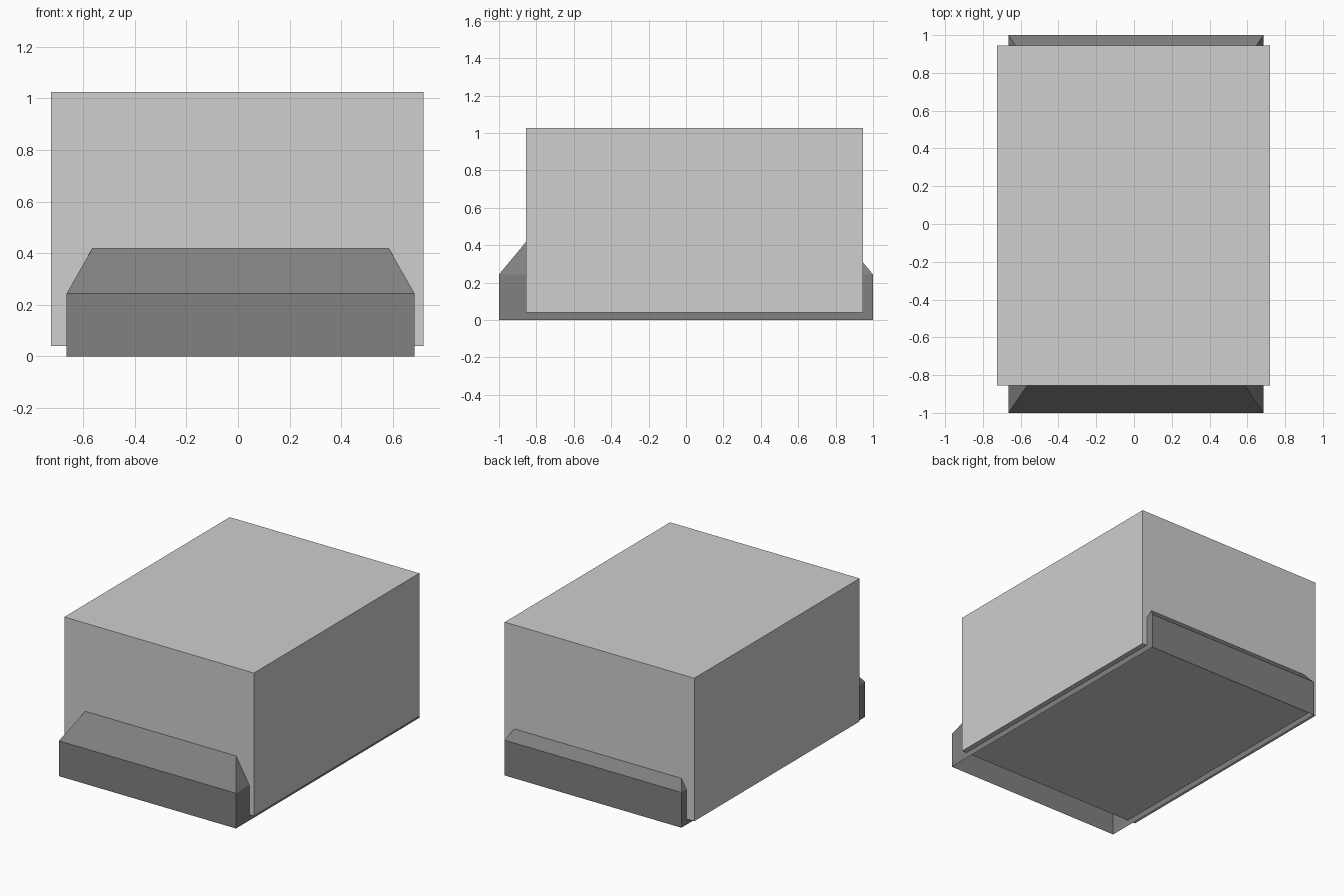
import bpy
import bmesh

if "Cube" in bpy.data.objects:
    bpy.data.objects.remove(bpy.data.objects["Cube"])


def material(name, grey):
    mat = bpy.data.materials.new(name)
    mat.diffuse_color = (grey, grey, grey, 1)
    mat.use_nodes = True
    mat.node_tree.nodes["Principled BSDF"].inputs["Base Color"].default_value = mat.diffuse_color
    return mat


def finish(name, bm, mat):
    bmesh.ops.recalc_face_normals(bm, faces=bm.faces)
    mesh = bpy.data.meshes.new(name)
    bm.to_mesh(mesh)
    bm.free()
    mesh.materials.append(mat)
    obj = bpy.data.objects.new(name, mesh)
    bpy.context.collection.objects.link(obj)
    return obj


def loft(bm, levels):
    """Stack rectangles (x0, x1, y0, y1, z) and skin between them."""
    rings = [[bm.verts.new((x, y, z)) for x, y in
              ((x0, y0), (x1, y0), (x1, y1), (x0, y1))]
             for x0, x1, y0, y1, z in levels]
    for low, high in zip(rings, rings[1:]):
        for i in range(4):
            j = (i + 1) % 4
            bm.faces.new((low[i], low[j], high[j], high[i]))
    bm.faces.new(rings[-1])
    return rings


light_grey = material("light grey", 0.62)
dark_grey = material("dark grey", 0.22)

# Main block: closed box floating slightly above the ground
bm = bmesh.new()
rings = loft(bm, [(-0.725, 0.72, -0.855, 0.945, 0.04),
                  (-0.725, 0.72, -0.855, 0.945, 1.025)])
bm.faces.new(rings[0])
finish("main_block", bm, light_grey)

# Skirt: thin shell open at the bottom, hipped slopes running into the block
bm = bmesh.new()
rise = 0.30
loft(bm, [(-0.665, 0.685, -1, 1, 0),
          (-0.665, 0.685, -1, 1, 0.243),
          (-0.665 + rise * 0.57, 0.685 - rise * 0.57,
           -1 + rise * 0.83, 1 - rise * 0.83, 0.243 + rise)])
finish("base_skirt", bm, dark_grey)
